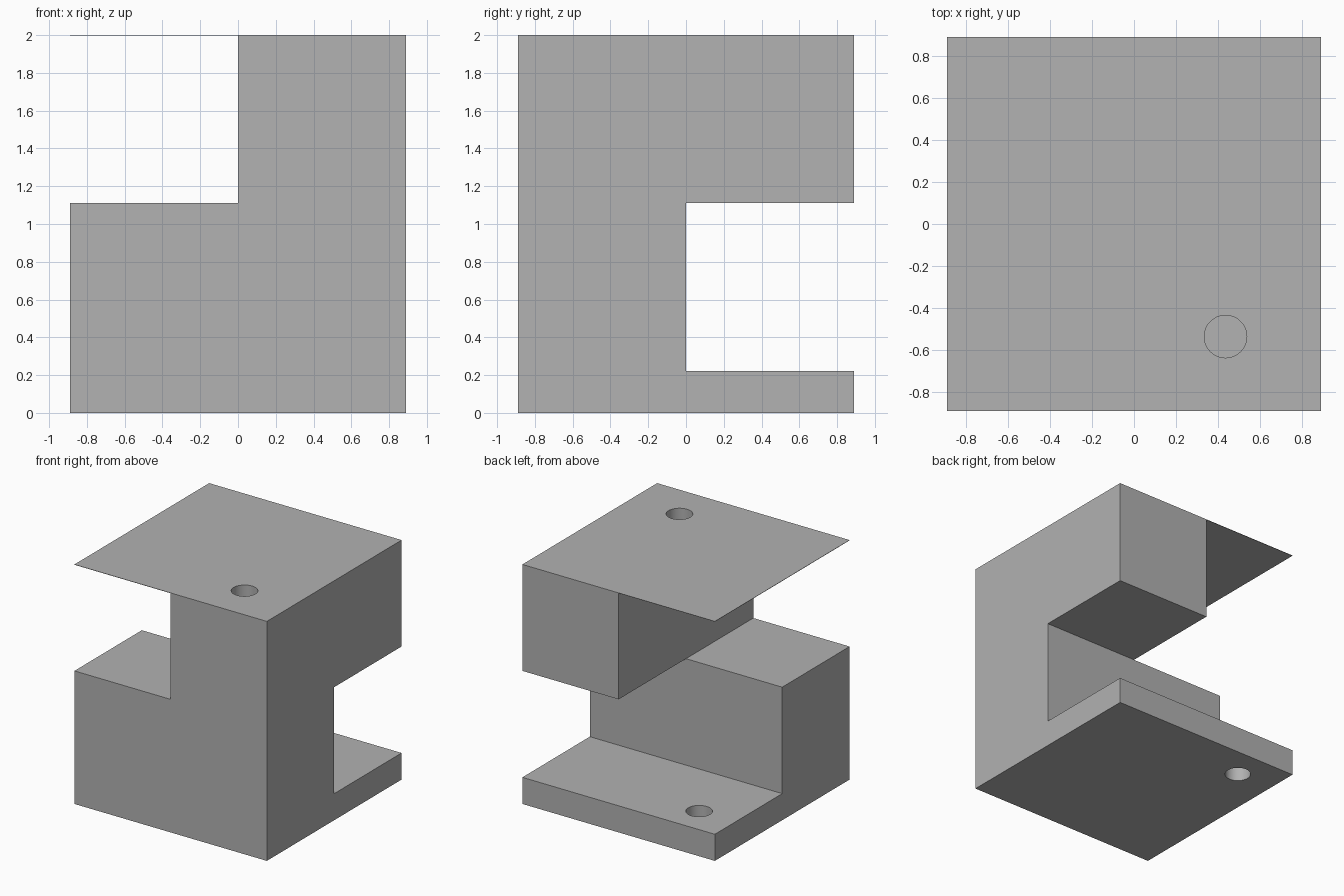
import bpy
import math

if "Cube" in bpy.data.objects:
    bpy.data.objects.remove(bpy.data.objects["Cube"], do_unlink=True)

UNIT = 2 / 18            # design grid: 16 x 16 x 18 units
HALF = 8 * UNIT
BASE = 2 * UNIT          # base slab thickness
STEP = 10 * UNIT         # height where the two notches meet
TOP = 2.0
SHEET = 0.003            # thin top plate
OVER = 0.2               # cutter overshoot
HOLE_RADIUS = 0.101

grey = bpy.data.materials.new("plain grey")
grey.use_nodes = True
colour = (0.445, 0.445, 0.445, 1)
grey.diffuse_color = colour
grey.node_tree.nodes["Principled BSDF"].inputs["Base Color"].default_value = colour


def box(name, low, high):
    """Axis-aligned box between two corners."""
    bpy.ops.mesh.primitive_cube_add(size=1)
    obj = bpy.context.object
    obj.name = name
    obj.location = [(a + b) / 2 for a, b in zip(low, high)]
    obj.scale = [b - a for a, b in zip(low, high)]
    bpy.ops.object.transform_apply(location=True, rotation=False, scale=True)
    obj.data.materials.append(grey)
    return obj


def drill(name, x, y, bottom, top):
    """Vertical round cutter."""
    bpy.ops.mesh.primitive_cylinder_add(
        vertices=48, radius=HOLE_RADIUS, depth=top - bottom,
        location=(x, y, (top + bottom) / 2))
    obj = bpy.context.object
    obj.name = name
    obj.data.materials.append(grey)
    return obj


# Solid body
body = box("notched_block", (-HALF, -HALF, 0), (HALF, HALF, TOP))

# Side notch leaves the thin top plate, back notch leaves the base slab
far = HALF + OVER
cutters = [
    box("side_notch", (-far, -far, STEP), (0, far, TOP - SHEET)),
    box("back_notch", (-far, 0, BASE), (far, far, STEP)),
    # Blind hole in the top, through hole in the base slab
    drill("top_hole", 0.435, -0.535, TOP - BASE, TOP + OVER),
    drill("base_hole", -0.553, 0.617, -OVER, BASE + OVER),
]

for cutter in cutters:
    cutter.hide_render = True
    bpy.context.view_layer.objects.active = body
    cut = body.modifiers.new(cutter.name, "BOOLEAN")
    cut.operation = "DIFFERENCE"
    cut.solver = "EXACT"
    cut.object = cutter
    bpy.ops.object.modifier_apply(modifier=cut.name)
    bpy.data.objects.remove(cutter, do_unlink=True)

# Smooth hole walls, sharp block edges
bpy.ops.object.select_all(action="DESELECT")
body.select_set(True)
bpy.context.view_layer.objects.active = body
bpy.ops.object.shade_smooth_by_angle(angle=math.radians(30))
